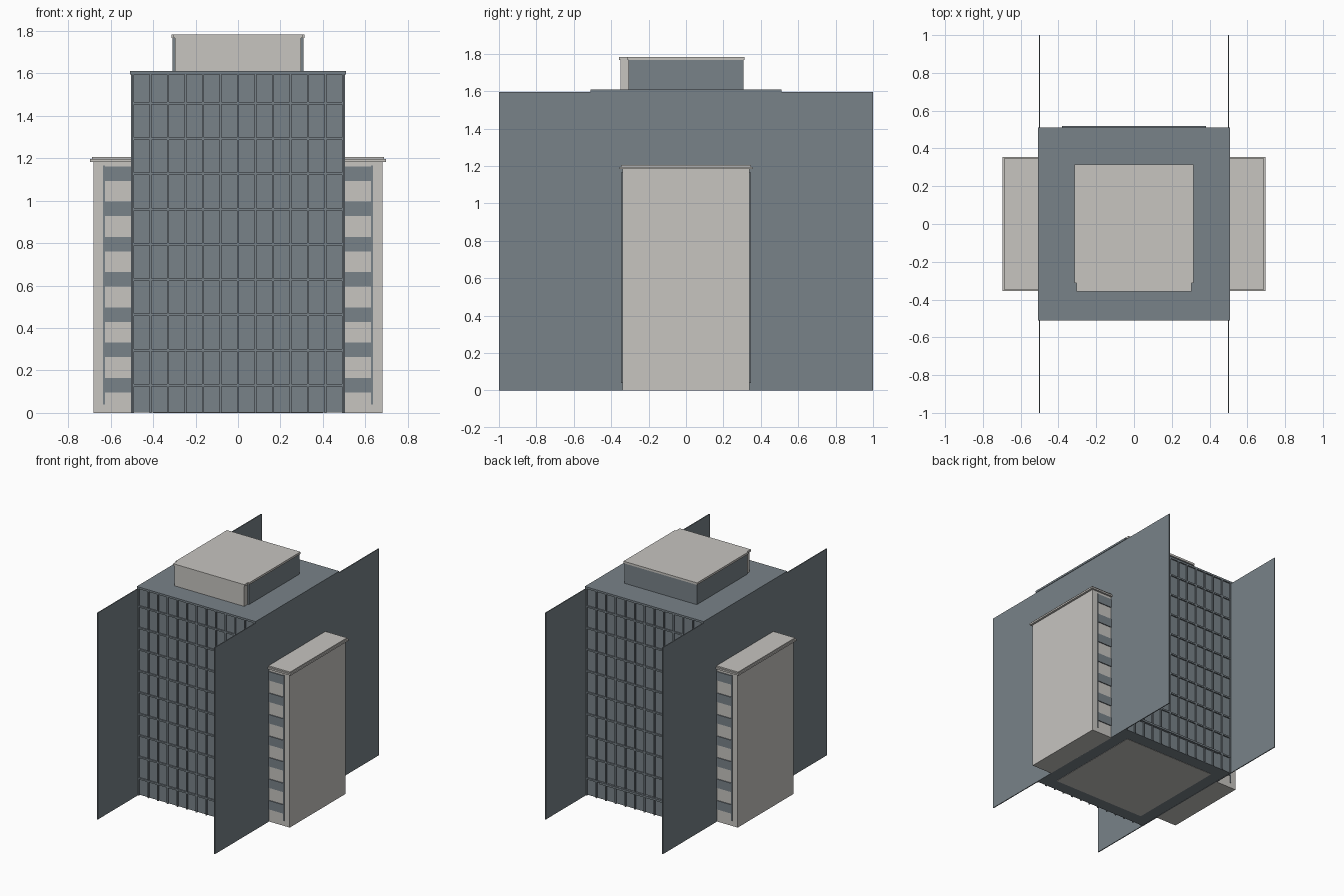
import bpy
import bmesh
from mathutils import Matrix, Vector

if "Cube" in bpy.data.objects:
    bpy.data.objects.remove(bpy.data.objects["Cube"], do_unlink=True)


def material(name, rgb):
    mat = bpy.data.materials.new(name)
    mat.use_nodes = True
    colour = (*rgb, 1)
    mat.diffuse_color = colour
    mat.node_tree.nodes["Principled BSDF"].inputs["Base Color"].default_value = colour
    return mat


SLATE = material("slate blue grey", (0.19, 0.225, 0.25))
CREAM = material("pale stone", (0.57, 0.555, 0.53))


def boxes(name, mat, extents):
    """One object from a list of ((x0, x1), (y0, y1), (z0, z1)) boxes."""
    bm = bmesh.new()
    for ext in extents:
        centre = Vector([(a + b) / 2 for a, b in ext])
        size = [abs(b - a) for a, b in ext]
        bmesh.ops.create_cube(bm, size=1, matrix=Matrix.Translation(centre) @ Matrix.Diagonal((*size, 1)))
    mesh = bpy.data.meshes.new(name)
    bm.to_mesh(mesh)
    bm.free()
    mesh.materials.append(mat)
    obj = bpy.data.objects.new(name, mesh)
    bpy.context.collection.objects.link(obj)
    return obj


def both(a):
    return (-a, a)


FLOOR = 0.166
FACE = 0.5      # facade plane
TOP = 1.595

# Main tower, roof slab and underside plate
boxes("tower_core", SLATE, [(both(0.5), both(FACE), (0.002, TOP))])
boxes("roof_slab", SLATE, [(both(0.508), both(0.51), (TOP, 1.61))])
boxes("base_plate", CREAM, [(both(0.4), both(0.4), (0, 0.004))])

# Facade grids on front and back
for side, label in ((-1, "front"), (1, "back")):
    depth = (side * FACE, side * (FACE + 0.01))
    bars = []
    for i in range(13):
        x = -0.495 + i * 0.0825
        bars.append(((x - 0.005, x + 0.005), depth, (0, TOP)))
    for k in range(9):
        z = 0.13 + k * FLOOR
        bars.append((both(0.495), depth, (z - 0.006, z + 0.006)))
    boxes(label + "_mullions", SLATE, bars)

# Entrance canopy at the back
boxes("back_canopy", SLATE, [(both(0.38), (0.5, 0.518), (0.12, 0.135))])

# Side wings with thin walls passing between them and the tower
for s, label in ((1, "left"), (-1, "right")):
    boxes(label + "_wall_fin", SLATE, [((s * 0.497, s * 0.504), both(1), (0, TOP))])
    boxes(label + "_wing", CREAM, [((s * 0.5, s * 0.68), both(0.34), (0, 1.185))])
    boxes(label + "_wing_cap", CREAM, [
        ((s * 0.5, s * 0.697), both(0.355), (1.183, 1.196)),
        ((s * 0.5, s * 0.688), both(0.347), (1.196, 1.206))])
    strips = []
    for d in (-1, 1):
        depth = (d * 0.338, d * 0.347)
        strips.append(((s * 0.627, s * 0.635), depth, (0.04, 1.165)))
        for k in range(7):
            z = 0.097 + k * FLOOR
            strips.append(((s * 0.5, s * 0.63), depth, (z, z + 0.068)))
    boxes(label + "_wing_windows", SLATE, strips)

# Rooftop penthouse with pale front bay and cap
boxes("penthouse", SLATE, [(both(0.308), both(0.308), (1.6, 1.768))])
boxes("penthouse_front", CREAM, [(both(0.298), (-0.35, -0.3), (1.6, 1.77))])
boxes("penthouse_cap", CREAM, [
    (both(0.314), (-0.312, 0.314), (1.766, 1.782)),
    (both(0.304), (-0.357, -0.312), (1.766, 1.782))])
